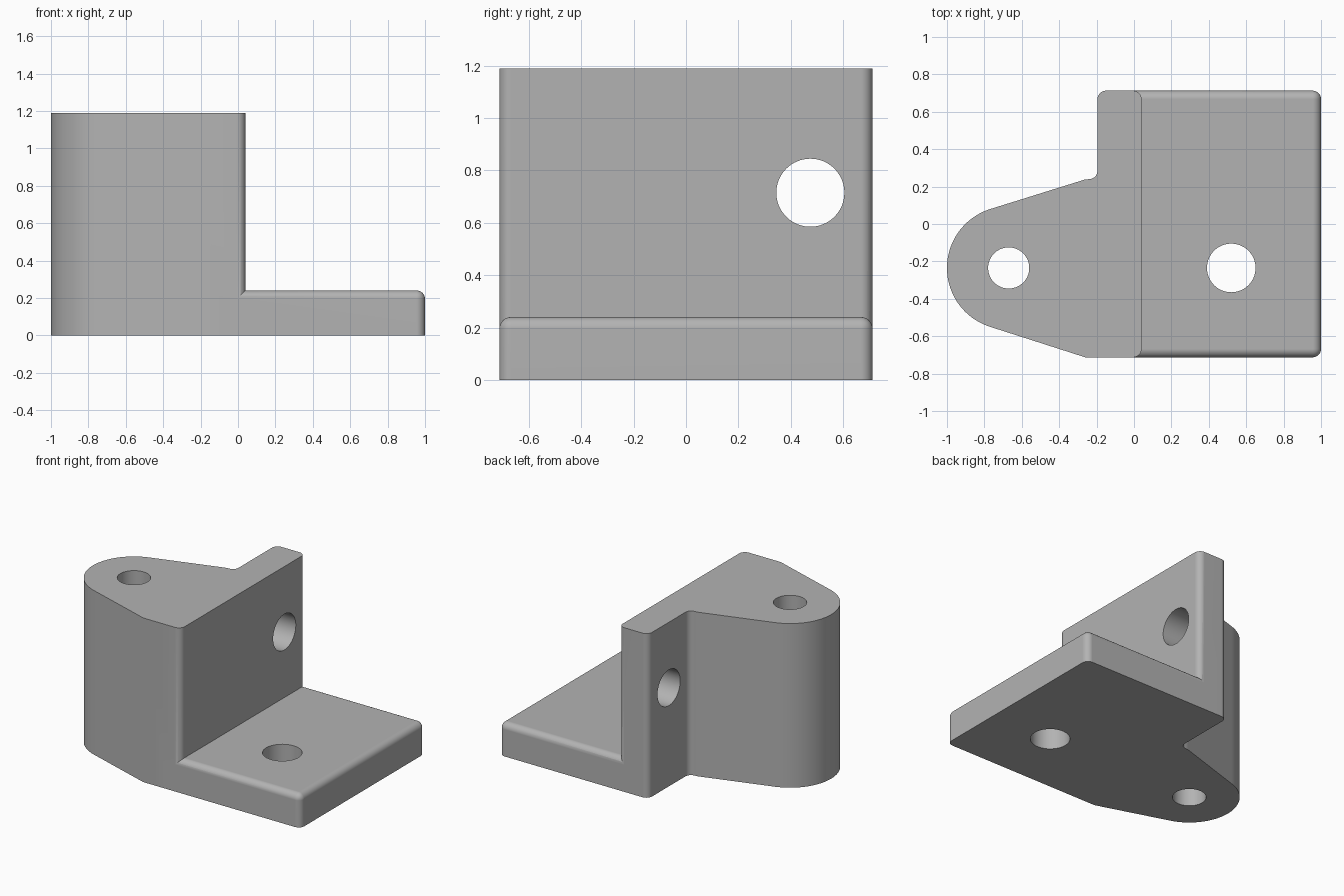
import bpy, bmesh, math
from mathutils import Matrix, Vector

cube = bpy.data.objects.get("Cube")
if cube:
    bpy.data.objects.remove(cube, do_unlink=True)

HEIGHT, PLATE, HALF = 1.19, 0.24, 0.713
BOSS = Vector((-0.67, -0.235))

grey = bpy.data.materials.new("plain grey")
grey.use_nodes = True
grey.diffuse_color = (0.45, 0.45, 0.45, 1)
grey.node_tree.nodes["Principled BSDF"].inputs["Base Color"].default_value = grey.diffuse_color


def make(name, bm):
    bmesh.ops.recalc_face_normals(bm, faces=bm.faces)
    mesh = bpy.data.meshes.new(name)
    bm.to_mesh(mesh)
    bm.free()
    mesh.materials.append(grey)
    obj = bpy.data.objects.new(name, mesh)
    bpy.context.collection.objects.link(obj)
    return obj


def arc(centre, radius, start, end, steps):
    angles = [math.radians(start + (end - start) * i / steps) for i in range(steps + 1)]
    return [(centre[0] + radius * math.cos(a), centre[1] + radius * math.sin(a)) for a in angles]


def boolean(obj, other, operation):
    mod = obj.modifiers.new(operation, 'BOOLEAN')
    mod.object, mod.operation, mod.solver = other, operation, 'EXACT'
    bpy.context.view_layer.objects.active = obj
    bpy.ops.object.modifier_apply(modifier=mod.name)
    bpy.data.objects.remove(other, do_unlink=True)


def drill(obj, position, radius, axis):
    bm = bmesh.new()
    turn = Vector((0, 0, 1)).rotation_difference(Vector(axis)).to_matrix().to_4x4()
    bmesh.ops.create_cone(bm, cap_ends=True, segments=64, radius1=radius, radius2=radius,
                          depth=4, matrix=Matrix.Translation(position) @ turn)
    cutter = make("hole_cutter", bm)
    cutter.hide_render = True
    boolean(obj, cutter, 'DIFFERENCE')


# Upright wall and tapered round boss, extruded from one outline
r = 0.045
outline = [(-0.26, -HALF)]
outline += arc((0.04 - r, r - HALF), r, -90, 0, 8)
outline += arc((0.04 - r, HALF - r), r, 0, 90, 8)
outline += arc((r - 0.195, HALF - r), r, 90, 180, 8)
outline += arc((-0.195 - r, 0.24 + r), r, 0, -90, 8)
outline += [(-0.265, 0.237)]
outline += arc(BOSS, 0.33, 107, 253, 48)
bm = bmesh.new()
base = bm.faces.new([bm.verts.new((x, y, 0)) for x, y in outline])
top = bmesh.ops.extrude_face_region(bm, geom=[base])["geom"]
bmesh.ops.translate(bm, vec=(0, 0, HEIGHT), verts=[v for v in top if isinstance(v, bmesh.types.BMVert)])
bracket = make("bracket_body", bm)

# Base plate, rounded on the outer top edges and the two far corners
bm = bmesh.new()
bmesh.ops.create_cube(bm, size=1)
for v in bm.verts:
    v.co = (1 if v.co.x > 0 else -0.1, math.copysign(HALF, v.co.y), PLATE if v.co.z > 0 else 0)


def rounded(edge):
    a, b = (v.co for v in edge.verts)
    mid = (a + b) / 2
    upright = abs(a.z - b.z) > 0.1
    return mid.x > 0.9 and mid.z > 0.05 or mid.z > PLATE - 0.01 and mid.x > 0 and not upright


bmesh.ops.bevel(bm, geom=[e for e in bm.edges if rounded(e)], offset=r, offset_type='OFFSET',
                segments=8, profile=0.5, affect='EDGES')
boolean(bracket, make("base_plate", bm), 'UNION')

# Through holes: boss, base plate and wall
drill(bracket, (BOSS.x, BOSS.y, 0.6), 0.11, (0, 0, 1))
drill(bracket, (0.52, -0.235, 0), 0.13, (0, 0, 1))
drill(bracket, (0, 0.475, 0.715), 0.13, (1, 0, 0))

# Smooth curves with crisp edges and flat faces
bpy.ops.object.select_all(action='DESELECT')
bracket.select_set(True)
bpy.context.view_layer.objects.active = bracket
bpy.ops.object.shade_smooth_by_angle(angle=math.radians(30))
weighted = bracket.modifiers.new("flat_faces", 'WEIGHTED_NORMAL')
weighted.keep_sharp = True
